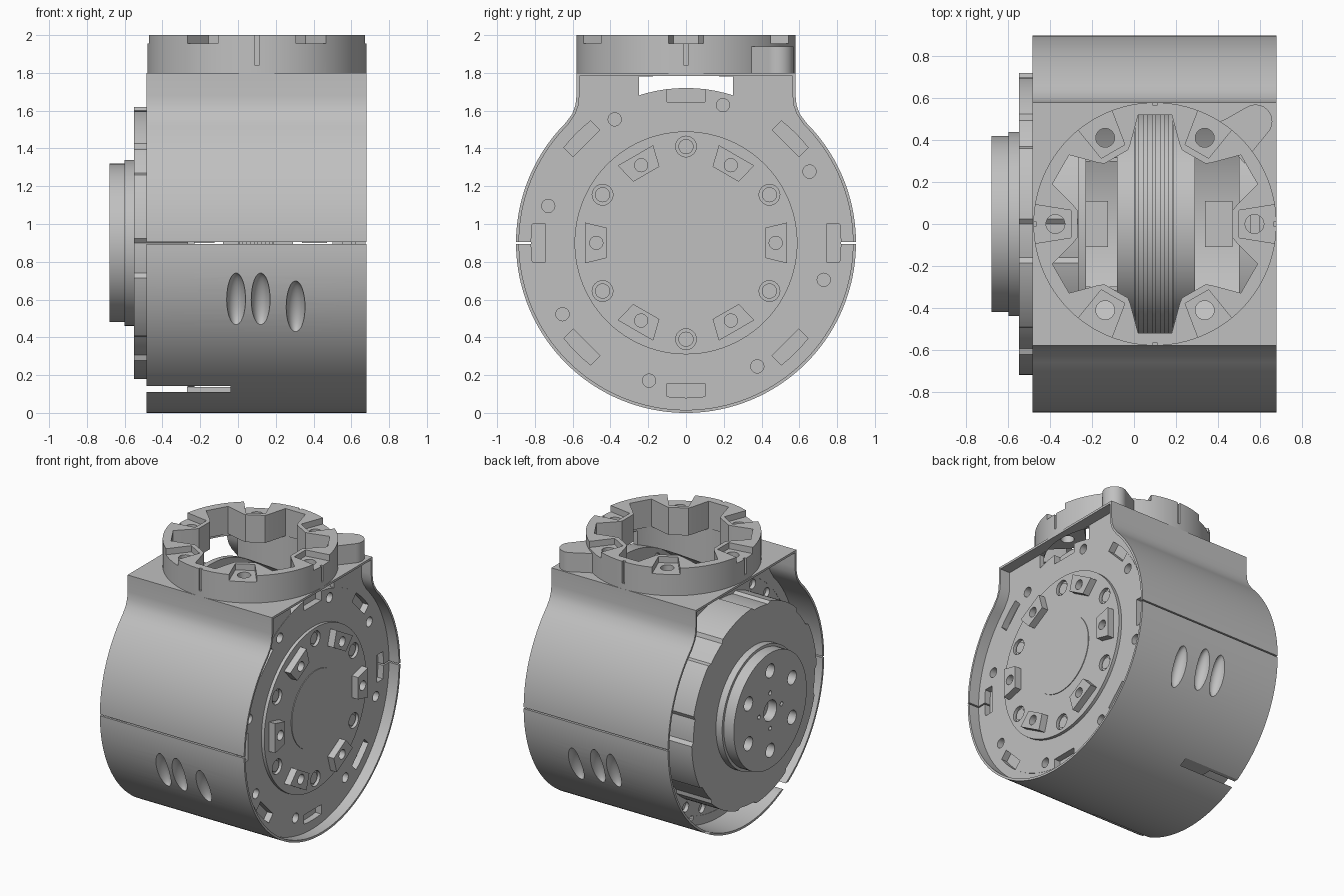
import bpy, bmesh
from math import sin, cos, radians, asin, sqrt
from mathutils import Matrix

if "Cube" in bpy.data.objects:
    bpy.data.objects.remove(bpy.data.objects["Cube"])

grey = bpy.data.materials.new("machined_grey")
grey.use_nodes = True
grey.diffuse_color = (0.53, 0.53, 0.53, 1)
grey.node_tree.nodes["Principled BSDF"].inputs["Base Color"].default_value = (0.53, 0.53, 0.53, 1)

MID = 0.9      # height of the main axis
RING_X = 0.1   # centre of the top coupling
X_AXIS, Z_AXIS = (0, MID), (RING_X, 0)


def polar(r, deg, c=X_AXIS):
    return (c[0] + r * cos(radians(deg)), c[1] + r * sin(radians(deg)))


def circle(r, c=X_AXIS, n=96):
    return [polar(r, 360 * i / n, c) for i in range(n)]


def rect(u0, u1, v0, v1):
    return [(u0, v0), (u1, v0), (u1, v1), (u0, v1)]


def turned(pts, deg, c=X_AXIS):
    """Turn (radial, sideways) points to an angle around a centre."""
    s, k = sin(radians(deg)), cos(radians(deg))
    return [(c[0] + r * k - w * s, c[1] + r * s + w * k) for r, w in pts]


def taper(r0, w0, r1, w1):
    return [(r0, -w0), (r1, -w1), (r1, w1), (r0, w0)]


def finish(name, bm):
    bmesh.ops.recalc_face_normals(bm, faces=bm.faces)
    mesh = bpy.data.meshes.new(name)
    bm.to_mesh(mesh)
    bm.free()
    mesh.materials.append(grey)
    ob = bpy.data.objects.new(name, mesh)
    bpy.context.collection.objects.link(ob)
    return ob


def prism(name, shapes, a, b, axis="x"):
    """Extrude one or more outlines from a to b along an axis."""
    bm = bmesh.new()
    for pts in shapes:
        ends = []
        for t in (a, b):
            ends.append([bm.verts.new((t, u, v) if axis == "x" else (u, v, t)) for u, v in pts])
            bm.faces.new(ends[-1])
        n = len(pts)
        for i in range(n):
            j = (i + 1) % n
            bm.faces.new((ends[0][i], ends[0][j], ends[1][j], ends[1][i]))
    return finish(name, bm)


def cut(ob, cutter):
    """Subtract a cutter for good and remove it."""
    cutter.hide_render = True
    mod = ob.modifiers.new("cut", "BOOLEAN")
    mod.operation, mod.solver, mod.object = "DIFFERENCE", "EXACT", cutter
    bpy.context.view_layer.update()
    graph = bpy.context.evaluated_depsgraph_get()
    mesh = bpy.data.meshes.new_from_object(ob.evaluated_get(graph))
    ob.modifiers.clear()
    ob.data = mesh
    bpy.data.objects.remove(cutter)


def cut_prism(ob, shapes, a, b, axis="x"):
    cut(ob, prism("cutter", shapes, a, b, axis))


# Housing: round barrel with a square saddle on top
def housing_outline(t):
    side = [(0.58 - t, 1.8 - t), (0.58 - t, 1.68), (0.585 - t, 1.63), (0.602 - t, 1.583)]
    arc = [polar(0.9 - t, 45 - 270 * i / 120) for i in range(121)]
    return side + arc + [(-y, z) for y, z in reversed(side)]


housing = prism("housing", [housing_outline(0)], -0.485, 0.68)
cut_prism(housing, [circle(0.82)], -0.6, 0.8)
cut_prism(housing, [rect(-0.25, 0.25, 1.4, 1.782)], -0.6, 0.8)
for x0, x1 in ((-0.6, -0.27), (0.6, 0.8)):
    cut_prism(housing, [housing_outline(0.016)], x0, x1)
cut_prism(housing, [circle(0.53, Z_AXIS)], 1.5, 1.9, "z")
cut_prism(housing, [rect(s * 0.75, s, 0.895, 0.905) for s in (-1, 1)], -0.6, 0.8)
cut_prism(housing, [rect(s * 0.3, s * 0.8, 0.11, 0.143) for s in (-1, 1)], -0.6, -0.04)

# Finger dishes on both flanks
bm = bmesh.new()
for side in (-1, 1):
    for x, z in ((-0.01, 0.6), (0.12, 0.6), (0.305, 0.56)):
        drop = MID - z
        place = (Matrix.Translation((x, side * sqrt(0.81 - drop * drop), z))
                 @ Matrix.Rotation(-side * asin(drop / 0.9), 4, "X")
                 @ Matrix.Diagonal((0.05, 0.06, 0.148, 1)))
        bmesh.ops.create_uvsphere(bm, u_segments=24, v_segments=16, radius=1, matrix=place)
cut(housing, finish("dish_cutter", bm))

# Top coupling ring with six pocketed lugs
lug_angles = range(0, 360, 60)
ring = prism("coupling_ring", [circle(0.58, Z_AXIS)], 1.8, 2.0, "z")
bore = []
for a in lug_angles:
    bore += turned([(0.49, -0.19), (0.39, -0.09), (0.37, -0.065),
                    (0.37, 0.065), (0.39, 0.09), (0.49, 0.19)], a, Z_AXIS)
cut_prism(ring, [bore], 1.7, 2.1, "z")
cut_prism(ring, [turned(taper(0.40, 0.065, 0.65, 0.105), a, Z_AXIS) for a in lug_angles], 1.955, 2.1, "z")
cut_prism(ring, [circle(0.045, polar(0.475, a, Z_AXIS), 24) for a in lug_angles], 1.7, 2.1, "z")
cut_prism(ring, [turned(taper(0.565, 0.01, 0.65, 0.01), a, Z_AXIS) for a in range(0, 360, 90)], 1.84, 2.1, "z")

# Rounded stop tab beside the ring
tab_tip = (0.58, 0.49)
tab = turned([(-0.17, -0.12), (-0.1, -0.1)], 40, tab_tip)
tab += [polar(0.08, 40 + a, tab_tip) for a in range(-80, 81, 10)]
tab += turned([(-0.1, 0.1), (-0.17, 0.12)], 40, tab_tip)
prism("stop_tab", [tab], 1.8, 1.94, "z")

# Input face plate, notched and drilled around the rim
face = prism("face_plate", [circle(0.82)], 0.5, 0.602)
cut_prism(face, [turned(taper(0.745, 0.1, 0.86, 0.1), a) for a in range(0, 360, 45)], 0.555, 0.7)
cut_prism(face, [circle(0.035, polar(0.755, a), 20) for a in range(30, 390, 45)], 0.4, 0.7)
hub = prism("face_hub", [circle(0.59)], 0.56, 0.625)
cut_prism(hub, [circle(0.055, polar(0.51, a), 24) for a in range(30, 390, 60)], 0.59, 0.7)
prism("hub_screws", [circle(0.04, polar(0.51, a), 24) for a in range(30, 390, 60)], 0.58, 0.612)
prism("hub_cap", [circle(0.28)], 0.6, 0.63)
lugs = prism("drive_lugs", [turned(taper(0.42, 0.08, 0.535, 0.108), a) for a in lug_angles], 0.61, 0.675)
cut_prism(lugs, [circle(0.035, polar(0.475, a), 20) for a in lug_angles], 0.63, 0.7)

# Inner bulkhead behind the output flange
bulkhead = prism("bulkhead", [circle(0.82)], -0.268, -0.23)
cut_prism(bulkhead, [circle(0.035, polar(0.77, a), 20) for a in range(0, 360, 15)], -0.4, -0.24)

# Output flange with a stepped rim, and its drilled boss
rim = [polar(0.70 if i // 8 % 3 == 0 else 0.72, i * 1.875) for i in range(192)]
prism("output_flange", [rim], -0.55, -0.26)
prism("boss_step", [circle(0.44)], -0.60, -0.54)
boss = prism("output_boss", [circle(0.42)], -0.68, -0.59)
holes = [circle(0.075, n=32)]
holes += [circle(0.05, polar(0.29, a), 24) for a in range(30, 390, 60)]
holes += [circle(0.016, polar(0.13, a), 12) for a in range(0, 360, 90)]
cut_prism(boss, holes, -0.75, -0.61)

# Ribbed motor inside, with two mounting brackets
prism("motor_body", [circle(0.5)], -0.08, 0.29)
prism("motor_collar", [circle(0.535)], 0.0, 0.19)
for i in range(5):
    x = 0.005 + 0.04 * i
    prism("motor_rib", [circle(0.555)], x, x + 0.02)
for x0, x1 in ((-0.25, -0.125), (0.34, 0.47)):
    prism("mount_bracket", [rect(-0.11, 0.11, 0.9, 1.5)], x0, x1)

# Smooth round walls, crisp edges
bpy.ops.object.select_all(action="DESELECT")
for ob in bpy.context.scene.objects:
    if ob.type == "MESH":
        ob.select_set(True)
        bpy.context.view_layer.objects.active = ob
bpy.ops.object.shade_smooth_by_angle(angle=radians(30))
